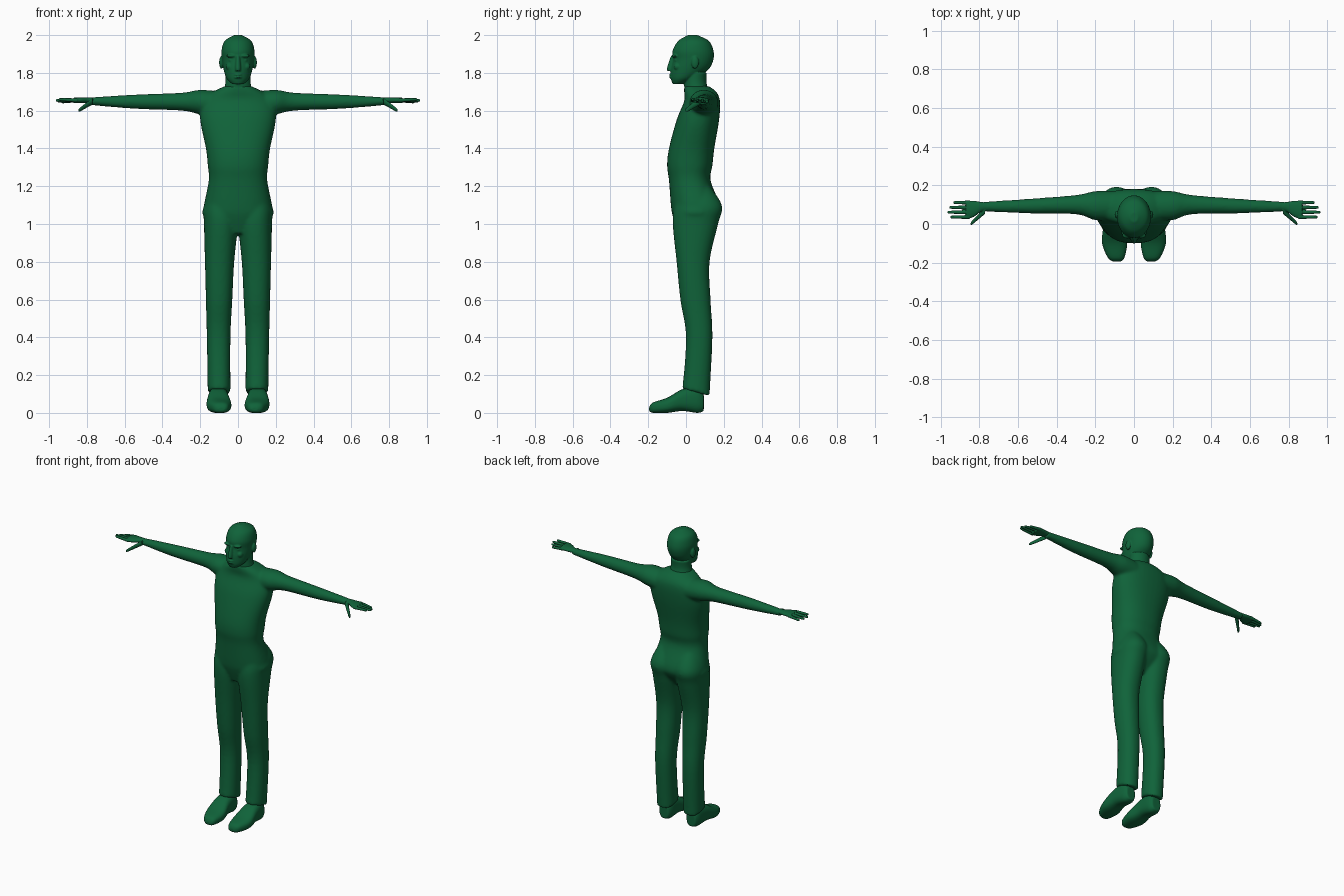
import bpy
import bmesh
import math
from mathutils import Vector, Matrix

cube = bpy.data.objects.get("Cube")
if cube:
    bpy.data.objects.remove(cube, do_unlink=True)

GREEN = (0.005, 0.125, 0.042, 1)
green = bpy.data.materials.new("dark_green")
green.use_nodes = True
green.diffuse_color = GREEN
green.node_tree.nodes["Principled BSDF"].inputs["Base Color"].default_value = GREEN

MIRRORED = {"left": 1, "right": -1}
AXIS_ORDER = {"X": (0, 1, 2), "Y": (1, 0, 2), "Z": (2, 0, 1)}


def smooth_rows(rows, steps=6):
    """Curve smoothly through the given cross-sections."""
    rows = [Vector(row) for row in rows]
    padded = [rows[0], *rows, rows[-1]]
    result = []
    for before, start, end, after in zip(padded, padded[1:], padded[2:], padded[3:]):
        leave = (end - before) / 2
        arrive = (after - start) / 2
        for step in range(steps):
            t = step / steps
            ease = t * t * (3 - 2 * t)
            result.append(start.lerp(end, ease)
                          + leave * (t * (1 - t) ** 2)
                          - arrive * (t * t * (1 - t)))
    return result + [rows[-1]]


def bulge(value, power):
    return math.copysign(abs(value) ** (2 / power), value)


def loft(bm, rows, axis, power=2, side=1, sides=40):
    """Skin of rounded sections; a row is position, then min and max on both cross axes."""
    rings = []
    for position, u_min, u_max, v_min, v_max in smooth_rows(rows):
        ring = []
        for index in range(sides):
            angle = math.tau * index / sides
            across = (u_max - u_min) / 2 * bulge(math.cos(angle), power)
            along = (v_max - v_min) / 2 * bulge(math.sin(angle), power)
            local = (position, (u_min + u_max) / 2 + across, (v_min + v_max) / 2 + along)
            point = Vector()
            for target, value in zip(AXIS_ORDER[axis], local):
                point[target] = value
            point.x *= side
            ring.append(bm.verts.new(point))
        rings.append(ring)
    for low, high in zip(rings, rings[1:]):
        for index in range(sides):
            following = (index + 1) % sides
            bm.faces.new((low[index], low[following], high[following], high[index]))
    bm.faces.new(rings[0])
    bm.faces.new(rings[-1])
    return [vert for ring in rings for vert in ring]


def centred(rows):
    """Height, half width, front and back become symmetric loft rows."""
    return [(height, -half, half, front, back) for height, half, front, back in rows]


def digit(bm, root, tip, thickness, taper, side):
    """Tapered finger or thumb with a rounded end."""
    rows = []
    for t, scale in ((0, 1), (0.5, 0.9), (0.9, 0.8), (1, 0.5)):
        centre = Vector(root).lerp(Vector(tip), t)
        radius = thickness * scale * (1 - taper * t)
        rows.append((centre.x, centre.y - radius, centre.y + radius,
                     centre.z - radius, centre.z + radius))
    loft(bm, rows, "X", side=side, sides=16)


def ball(bm, centre, radii):
    matrix = Matrix.Translation(centre) @ Matrix.Diagonal((*radii, 1))
    bmesh.ops.create_uvsphere(bm, u_segments=24, v_segments=16, radius=1, matrix=matrix)


def finish(name, bm, voxel, relax):
    """Fuse the overlapping volumes into one soft skin."""
    bmesh.ops.recalc_face_normals(bm, faces=bm.faces)
    mesh = bpy.data.meshes.new(name)
    bm.to_mesh(mesh)
    bm.free()
    mesh.materials.append(green)
    obj = bpy.data.objects.new(name, mesh)
    bpy.context.collection.objects.link(obj)
    fuse = obj.modifiers.new("fuse", "REMESH")
    fuse.mode = "VOXEL"
    fuse.voxel_size = voxel
    fuse.use_smooth_shade = True
    soften = obj.modifiers.new("soften", "SMOOTH")
    soften.factor = 0.5
    soften.iterations = relax


# Clothed body: torso, sleeves and trouser legs
torso = centred([
    (0.95, 0.05, -0.04, 0.1), (1.04, 0.18, -0.07, 0.17), (1.1, 0.18, -0.08, 0.18),
    (1.23, 0.155, -0.09, 0.13), (1.31, 0.16, -0.1, 0.14), (1.4, 0.17, -0.09, 0.15),
    (1.55, 0.2, -0.05, 0.175), (1.65, 0.19, -0.01, 0.18), (1.7, 0.13, -0.01, 0.16),
    (1.73, 0.07, -0.01, 0.12)])
sleeve = [
    (0.08, 0.02, 0.17, 1.56, 1.7), (0.2, 0.02, 0.17, 1.58, 1.71),
    (0.3, 0.05, 0.15, 1.6, 1.695), (0.55, 0.055, 0.13, 1.61, 1.685),
    (0.79, 0.065, 0.115, 1.63, 1.67)]
trouser = [
    (0.11, 0.04, 0.16, -0.02, 0.125), (0.4, 0.04, 0.165, 0, 0.14),
    (0.6, 0.03, 0.17, -0.03, 0.13), (0.8, 0.02, 0.175, -0.05, 0.125),
    (1, 0, 0.18, -0.07, 0.17), (1.1, 0, 0.18, -0.06, 0.19),
    (1.22, 0.03, 0.13, -0.03, 0.11)]
bm = bmesh.new()
loft(bm, torso, "Z", power=2.3)
for side in MIRRORED.values():
    loft(bm, sleeve, "X", side=side)
    for vert in loft(bm, trouser, "Z", power=2.2, side=side):
        # Hem sits higher over the instep than at the heel
        lift = max(0, 0.2 - vert.co.z)
        vert.co.z += 3 * lift * (0.05 - vert.co.y)
finish("clothed_body", bm, voxel=0.008, relax=10)

# Head with neck, face and ears
neck = centred([(1.66, 0.09, 0, 0.14), (1.74, 0.068, -0.01, 0.11), (1.8, 0.066, 0, 0.11)])
skull = centred([
    (1.74, 0.03, -0.07, -0.02), (1.77, 0.06, -0.08, 0.05), (1.82, 0.077, -0.08, 0.12),
    (1.87, 0.085, -0.07, 0.145), (1.92, 0.087, -0.07, 0.145), (1.97, 0.07, -0.04, 0.12),
    (2, 0.02, 0.01, 0.06)])
nose = centred([(1.81, 0.015, -0.1, -0.05), (1.83, 0.016, -0.1, -0.05),
                (1.89, 0.01, -0.08, -0.05)])
bm = bmesh.new()
loft(bm, neck, "Z")
loft(bm, skull, "Z")
loft(bm, nose, "Z", sides=16)
for lip_height in (1.776, 1.79):
    ball(bm, (0, -0.075, lip_height), (0.022, 0.015, 0.006))
for side in MIRRORED.values():
    brow, eye, cheek, ear = [Vector((side * x, y, z)) for x, y, z in (
        (0.034, -0.058, 1.89), (0.034, -0.05, 1.867),
        (0.045, -0.045, 1.833), (0.088, 0.048, 1.855))]
    ball(bm, brow, (0.028, 0.017, 0.009))
    ball(bm, eye, (0.016, 0.012, 0.008))
    ball(bm, cheek, (0.02, 0.02, 0.02))
    ball(bm, ear, (0.012, 0.02, 0.033))
finish("head", bm, voxel=0.004, relax=3)

# Hands: palm, four fingers and a lowered thumb
palm = [(x, inner, outer, 1.64, 1.67) for x, inner, outer in (
    (0.75, 0.07, 0.11), (0.79, 0.064, 0.114), (0.83, 0.036, 0.12), (0.87, 0.026, 0.12))]
for label, side in MIRRORED.items():
    bm = bmesh.new()
    loft(bm, palm, "X", side=side)
    digit(bm, (0.77, 0.07, 1.65), (0.845, 0, 1.6), thickness=0.018, taper=0.3, side=side)
    for index, reach in enumerate((0.95, 0.965, 0.955, 0.935)):
        across = 0.036 + 0.025 * index
        digit(bm, (0.85, across, 1.655), (reach, across, 1.66 - 0.005 * index),
              thickness=0.0105, taper=0.1, side=side)
    finish(label + "_hand", bm, voxel=0.003, relax=3)

# Shoes
shoe = [
    (-0.195, 0.07, 0.105, 0.01, 0.03), (-0.175, 0.05, 0.135, 0, 0.055),
    (-0.1, 0.035, 0.165, 0, 0.08), (-0.02, 0.048, 0.16, 0.01, 0.125),
    (0.06, 0.055, 0.15, 0, 0.14), (0.094, 0.07, 0.135, 0.01, 0.1)]
for label, side in MIRRORED.items():
    bm = bmesh.new()
    loft(bm, shoe, "Y", power=2.6, side=side)
    finish(label + "_shoe", bm, voxel=0.005, relax=3)
